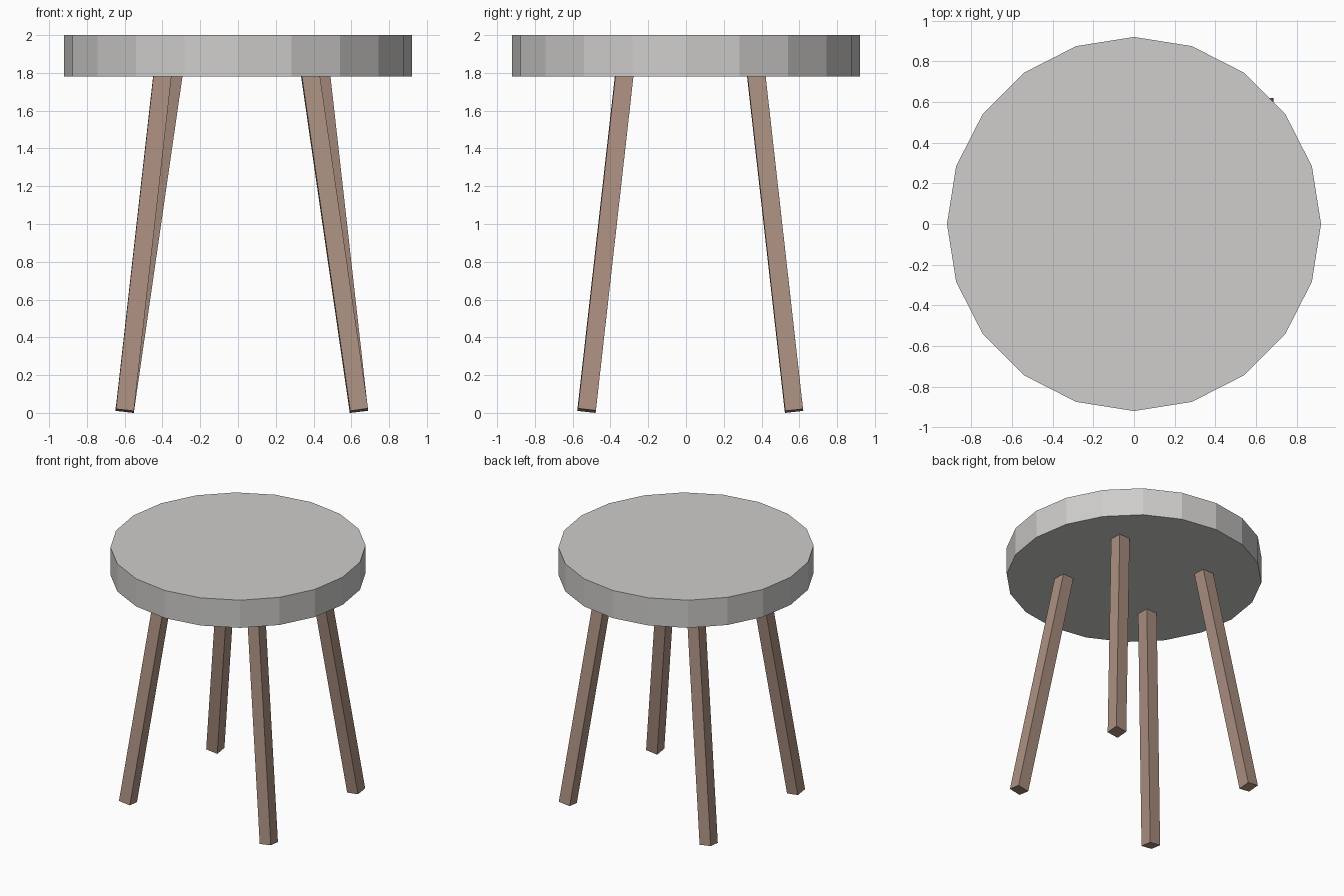
import bpy
import bmesh
from mathutils import Vector, Matrix

if "Cube" in bpy.data.objects:
    bpy.data.objects.remove(bpy.data.objects["Cube"])


def material(name, rgb):
    m = bpy.data.materials.new(name)
    m.diffuse_color = (*rgb, 1.0)
    m.use_nodes = True
    m.node_tree.nodes["Principled BSDF"].inputs["Base Color"].default_value = m.diffuse_color
    return m


grey = material("pale grey", (0.62, 0.61, 0.60))
brown = material("dusty brown", (0.40, 0.27, 0.215))


def add_object(name, bm, mat):
    mesh = bpy.data.meshes.new(name)
    bm.to_mesh(mesh)
    bm.free()
    mesh.materials.append(mat)
    obj = bpy.data.objects.new(name, mesh)
    bpy.context.collection.objects.link(obj)
    return obj


# Seat: flat-shaded 20-sided disc with a corner on each axis
SEAT_BOTTOM, SEAT_TOP = 1.78, 2.0
bm = bmesh.new()
bmesh.ops.create_cone(
    bm, cap_ends=True, segments=20, radius1=0.92, radius2=0.92,
    depth=SEAT_TOP - SEAT_BOTTOM,
    matrix=Matrix.Translation((0, 0, (SEAT_TOP + SEAT_BOTTOM) / 2)))
add_object("seat", bm, grey)


# Legs: square posts leaning inwards, cut square to their own axis
LEG_WIDTH = 0.095
TWIST = 0.03


def leg(name, foot, head):
    foot = Vector((*foot, 0.01))
    axis = (Vector((*head, SEAT_BOTTOM)) - foot).normalized()
    side = Matrix.Rotation(TWIST, 3, 'Z') @ Vector((1, 0, 0))
    side = (side - axis * side.dot(axis)).normalized()
    depth = axis.cross(side)
    length = 1.85 / axis.z
    frame = Matrix((side, depth, axis)).transposed().to_4x4()
    frame.translation = foot + axis * length / 2
    bm = bmesh.new()
    bmesh.ops.create_cube(
        bm, size=1,
        matrix=frame @ Matrix.Diagonal((LEG_WIDTH, LEG_WIDTH, length, 1)))
    # rest the lowest corner on the ground
    low = min(v.co.z for v in bm.verts)
    bmesh.ops.translate(bm, verts=bm.verts, vec=(0, 0, -low))
    add_object(name, bm, brown)


# Opposite legs match by a half turn about a slightly offset centre
CX, CY = 0.02, 0.0225
for sign, names in ((1, ("back_right_leg", "back_left_leg")),
                    (-1, ("front_left_leg", "front_right_leg"))):
    for name, foot, head in (
            (names[0], (0.62, 0.549), (0.421, 0.35)),
            (names[1], (-0.62, 0.549), (-0.364, 0.35))):
        leg(name,
            (CX + sign * foot[0], CY + sign * foot[1]),
            (CX + sign * head[0], CY + sign * head[1]))
